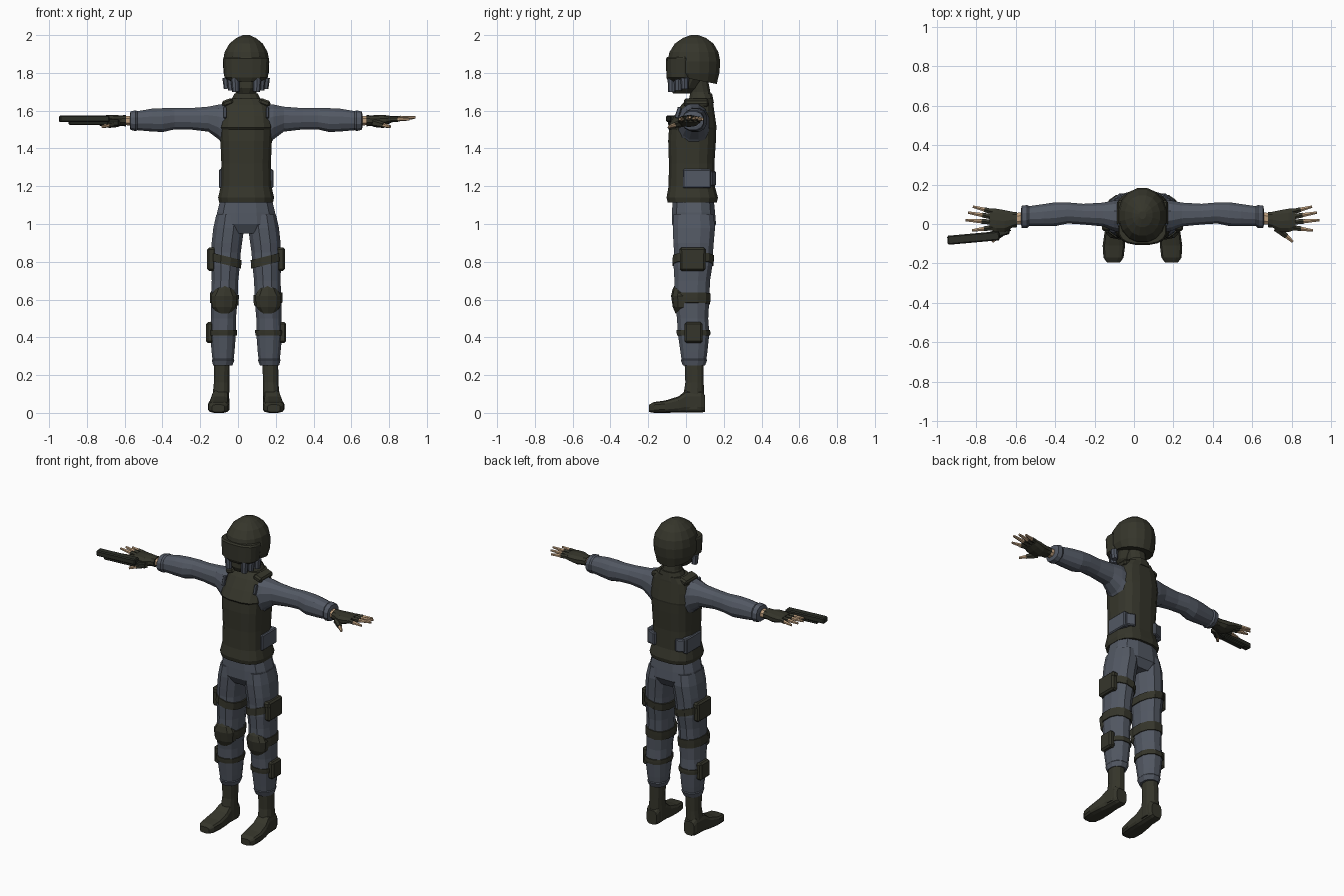
import bpy, bmesh, math
from mathutils import Vector, Matrix

C = 0.043  # body centre line


def material(name, rgb):
    m = bpy.data.materials.new(name)
    m.diffuse_color = (*rgb, 1)
    return m


OLIVE = material("dark olive", (0.036, 0.036, 0.024))
GREY = material("blue grey cloth", (0.085, 0.098, 0.125))
SKIN = material("skin", (0.52, 0.35, 0.21))
BLACK = material("gun metal", (0.025, 0.027, 0.02))


def finish(name, bm, mat):
    bmesh.ops.recalc_face_normals(bm, faces=bm.faces)
    me = bpy.data.meshes.new(name)
    bm.to_mesh(me)
    bm.free()
    me.materials.append(mat)
    ob = bpy.data.objects.new(name, me)
    bpy.context.collection.objects.link(ob)
    return ob


def loft(name, mat, rings, axis="z", n=12, p=2.3, s=1, shape=None):
    """Skin rings (t, a, b, ra, rb) of superellipses along an axis; s mirrors in x."""
    bm = bmesh.new()
    loops = []
    for t, a, b, ra, rb in rings:
        loop = []
        for i in range(n):
            w = 2 * math.pi * (i + 0.5) / n
            c, d = math.cos(w), math.sin(w)
            u = a + ra * math.copysign(abs(c) ** (2 / p), c)
            v = b + rb * math.copysign(abs(d) ** (2 / p), d)
            co = {"z": (u, v, t), "x": (t, u, v), "y": (u, t, v)}[axis]
            co = shape(*co) if shape else co
            loop.append(bm.verts.new((C + s * co[0], co[1], co[2])))
        loops.append(loop)
    for l0, l1 in zip(loops, loops[1:]):
        for i in range(n):
            j = (i + 1) % n
            bm.faces.new((l0[i], l0[j], l1[j], l1[i]))
    bm.faces.new(loops[0])
    bm.faces.new(loops[-1])
    return finish(name, bm, mat)


def box(name, mat, centre, size, s=1, rot=(0, 0, 0), bevel=0.01):
    bm = bmesh.new()
    bmesh.ops.create_cube(bm, size=1)
    bmesh.ops.scale(bm, vec=size, verts=bm.verts)
    bmesh.ops.bevel(bm, geom=bm.edges[:], offset=bevel, segments=1, affect="EDGES")
    for k, ax in enumerate("XYZ"):
        bmesh.ops.rotate(bm, matrix=Matrix.Rotation(rot[k] * (s if k else 1), 3, ax), verts=bm.verts)
    bmesh.ops.translate(bm, vec=(C + s * centre[0], centre[1], centre[2]), verts=bm.verts)
    return finish(name, bm, mat)


def rod(name, mat, p0, p1, r0, r1, s=1, n=6):
    a, b = (Vector((C + s * q[0], q[1], q[2])) for q in (p0, p1))
    bm = bmesh.new()
    bmesh.ops.create_cone(bm, cap_ends=True, segments=n, radius1=r0, radius2=r1, depth=(b - a).length)
    turn = (b - a).to_track_quat("Z", "Y").to_matrix().to_4x4()
    bmesh.ops.transform(bm, matrix=Matrix.Translation((a + b) / 2) @ turn, verts=bm.verts)
    return finish(name, bm, mat)


def sample(rings, t):
    """Interpolate a ring of a loft at height t (rings run downwards)."""
    for r0, r1 in zip(rings, rings[1:]):
        if r0[0] >= t >= r1[0]:
            f = (r0[0] - t) / (r0[0] - r1[0])
            return [x + (y - x) * f for x, y in zip(r0, r1)]


def strap(name, rings, z0, z1, s, slope):
    band = [sample(rings, z1), sample(rings, (z0 + z1) / 2), sample(rings, z0)]
    band = [(t, a, b, ra + 0.006, rb + 0.006) for t, a, b, ra, rb in band]
    loft(name, OLIVE, band, s=s, shape=lambda x, y, z: (x, y, z + (x - 0.11) * slope))


# Head: helmet with a lower neck guard, visor, face and mask
loft("helmet", OLIVE, [(1.742, 0, 0.045, 0.108, 0.12), (1.80, 0, 0.042, 0.122, 0.137),
     (1.86, 0, 0.042, 0.125, 0.142), (1.91, 0, 0.042, 0.116, 0.132), (1.955, 0, 0.043, 0.09, 0.104),
     (1.985, 0, 0.045, 0.052, 0.062), (2.0, 0, 0.045, 0.018, 0.02)], n=16, p=2.1,
     shape=lambda x, y, z: (x, y, z + max(0, 1.79 - z) * (0.16 - y) * 4))
loft("visor", OLIVE, [(1.755, 0, -0.035, 0.085, 0.06), (1.775, 0, -0.03, 0.117, 0.075),
     (1.875, 0, -0.03, 0.124, 0.077), (1.885, 0, -0.03, 0.118, 0.07)], n=16, p=2.6)
loft("face", OLIVE, [(1.69, 0, -0.02, 0.045, 0.05), (1.72, 0, -0.01, 0.075, 0.075),
     (1.80, 0, 0.02, 0.095, 0.1)])
loft("neck", OLIVE, [(1.64, 0, 0.08, 0.075, 0.062), (1.70, 0, 0.075, 0.055, 0.055),
     (1.78, 0, 0.06, 0.055, 0.055)])
for s in (-1, 1):
    for k in range(3):  # ribbed breathing filters
        x, y = 0.055 + 0.022 * k, -0.075 + 0.034 * k
        rod("mask_filter", GREY, (x, y, 1.70 + 0.008 * k), (x + 0.004, y, 1.775), 0.019, 0.023, s, 8)

# Torso: vest, collar, hem belt and hips
loft("vest", OLIVE, [(1.115, 0, 0.033, 0.145, 0.132), (1.14, 0, 0.033, 0.15, 0.138),
     (1.20, 0, 0.03, 0.136, 0.124), (1.32, 0, 0.03, 0.133, 0.122), (1.44, 0, 0.032, 0.138, 0.128),
     (1.50, 0, 0.035, 0.142, 0.127), (1.51, 0, 0.032, 0.145, 0.132), (1.57, 0, 0.045, 0.138, 0.11),
     (1.63, 0, 0.06, 0.125, 0.086), (1.665, 0, 0.075, 0.09, 0.068)], n=16, p=2.8)
loft("collar", OLIVE, [(1.64, 0, 0.08, 0.09, 0.07), (1.69, 0, 0.08, 0.064, 0.06)])
loft("hips", GREY, [(1.13, 0, 0.038, 0.14, 0.112), (1.06, 0, 0.04, 0.158, 0.117),
     (1.0, 0, 0.042, 0.162, 0.12), (0.95, 0, 0.042, 0.12, 0.09)], p=2.6)

LEG = [(1.05, 0.085, 0.04, 0.075, 0.108), (0.98, 0.092, 0.042, 0.084, 0.115),
       (0.90, 0.102, 0.04, 0.083, 0.11), (0.85, 0.106, 0.04, 0.08, 0.106),
       (0.78, 0.109, 0.037, 0.078, 0.106), (0.70, 0.112, 0.033, 0.072, 0.097),
       (0.60, 0.116, 0.03, 0.073, 0.096), (0.50, 0.12, 0.035, 0.068, 0.085),
       (0.42, 0.123, 0.04, 0.071, 0.086), (0.32, 0.122, 0.042, 0.062, 0.073),
       (0.285, 0.122, 0.042, 0.058, 0.068), (0.28, 0.122, 0.042, 0.062, 0.072),
       (0.25, 0.124, 0.042, 0.052, 0.06)]
ARM = [(0.11, 0.04, 1.52, 0.085, 0.12), (0.145, 0.042, 1.54, 0.08, 0.095),
       (0.20, 0.048, 1.555, 0.062, 0.068), (0.30, 0.05, 1.557, 0.054, 0.058),
       (0.38, 0.056, 1.557, 0.055, 0.058), (0.44, 0.05, 1.55, 0.062, 0.065),
       (0.50, 0.045, 1.55, 0.058, 0.062), (0.575, 0.04, 1.547, 0.052, 0.052),
       (0.585, 0.038, 1.547, 0.06, 0.057), (0.612, 0.036, 1.547, 0.058, 0.05),
       (0.616, 0.036, 1.547, 0.04, 0.035)]
# Finger: base y, tip x, tip y, tip z
FINGERS = [(0.062, 0.86, 0.088, 1.555), (0.036, 0.885, 0.058, 1.562),
           (0.009, 0.897, 0.02, 1.565), (-0.018, 0.865, -0.033, 1.555)]

for s in (-1, 1):
    # Vest trim: shoulder straps, buckles and side panels
    box("shoulder_strap", OLIVE, (0.098, 0.055, 1.642), (0.06, 0.13, 0.035), s, (0, 0.35, 0))
    box("strap_buckle", GREY, (0.112, -0.042, 1.59), (0.016, 0.02, 0.06), s, (-0.3, 0, 0), 0.003)
    box("side_panel", GREY, (0.126, 0.058, 1.24), (0.036, 0.15, 0.1), s, bevel=0.006)
    box("back_panel", GREY, (0.095, 0.128, 1.24), (0.06, 0.044, 0.08), s, (0, 0, -0.4), 0.006)

    # Legs with straps, pouches and knee pads
    loft("trouser_leg", GREY, LEG, s=s)
    strap("thigh_strap", LEG, 0.785, 0.83, s, 0.25)
    strap("knee_strap", LEG, 0.575, 0.63, s, 0.1)
    strap("calf_strap", LEG, 0.41, 0.44, s, 0.0)
    box("thigh_pouch", OLIVE, (0.185, 0.035, 0.81), (0.042, 0.135, 0.115), s)
    box("thigh_pouch_flap", OLIVE, (0.183, 0.035, 0.855), (0.046, 0.14, 0.04), s)
    box("calf_pouch", OLIVE, (0.192, 0.04, 0.425), (0.04, 0.095, 0.11), s)
    loft("knee_pad", OLIVE, [(0.525, 0.117, -0.025, 0.035, 0.03), (0.56, 0.117, -0.025, 0.066, 0.045),
         (0.62, 0.117, -0.025, 0.072, 0.054), (0.655, 0.115, -0.025, 0.05, 0.046),
         (0.675, 0.113, -0.025, 0.03, 0.035)], s=s, n=10)

    # Boots: shaft and foot
    loft("boot_shaft", OLIVE, [(0.27, 0.128, 0.043, 0.043, 0.052), (0.16, 0.13, 0.045, 0.042, 0.05),
         (0.08, 0.134, 0.04, 0.046, 0.058), (0.02, 0.135, 0.04, 0.048, 0.058)], s=s)
    loft("boot_foot", OLIVE, [(0.1, 0.134, 0.05, 0.036, 0.045), (0.08, 0.135, 0.06, 0.045, 0.06),
         (0.0, 0.138, 0.06, 0.046, 0.06), (-0.04, 0.141, 0.044, 0.052, 0.044),
         (-0.11, 0.145, 0.033, 0.058, 0.033), (-0.17, 0.147, 0.029, 0.052, 0.029),
         (-0.195, 0.147, 0.024, 0.034, 0.02)], axis="y", p=3.5, s=s)

    # Arms, wrists and gloved hands
    loft("sleeve", GREY, ARM, axis="x", s=s)
    loft("wrist", SKIN, [(0.60, 0.03, 1.547, 0.033, 0.027), (0.655, 0.025, 1.547, 0.031, 0.025)],
         axis="x", s=s, n=8)
    loft("glove", OLIVE, [(0.637, 0.022, 1.547, 0.04, 0.03), (0.66, 0.022, 1.547, 0.042, 0.028),
         (0.70, 0.015, 1.545, 0.058, 0.032), (0.74, 0.018, 1.55, 0.062, 0.026),
         (0.775, 0.024, 1.555, 0.056, 0.016)], axis="x", s=s, n=10)
    for by, tx, ty, tz in FINGERS:
        base, tip = Vector((0.76, by, 1.555)), Vector((tx, ty, tz))
        mid = base.lerp(tip, 0.42)
        rod("glove_finger", OLIVE, base, mid, 0.015, 0.014, s)
        rod("finger", SKIN, mid, tip, 0.012, 0.007, s)
    rod("glove_thumb", OLIVE, (0.68, -0.02, 1.535), (0.73, -0.062, 1.523), 0.022, 0.015, s)
    rod("thumb", SKIN, (0.73, -0.062, 1.523), (0.762, -0.09, 1.515), 0.012, 0.008, s)

# Pistol held along the fingers of one hand
TILT = (0, 0, -0.09)
box("pistol_slide", BLACK, (0.857, -0.071, 1.557), (0.265, 0.046, 0.036), -1, TILT, 0.006)
box("pistol_frame", BLACK, (0.835, -0.069, 1.54), (0.21, 0.036, 0.03), -1, TILT, 0.005)
box("pistol_grip", BLACK, (0.725, -0.045, 1.535), (0.1, 0.04, 0.034), -1, (0, 0, -0.3), 0.006)
